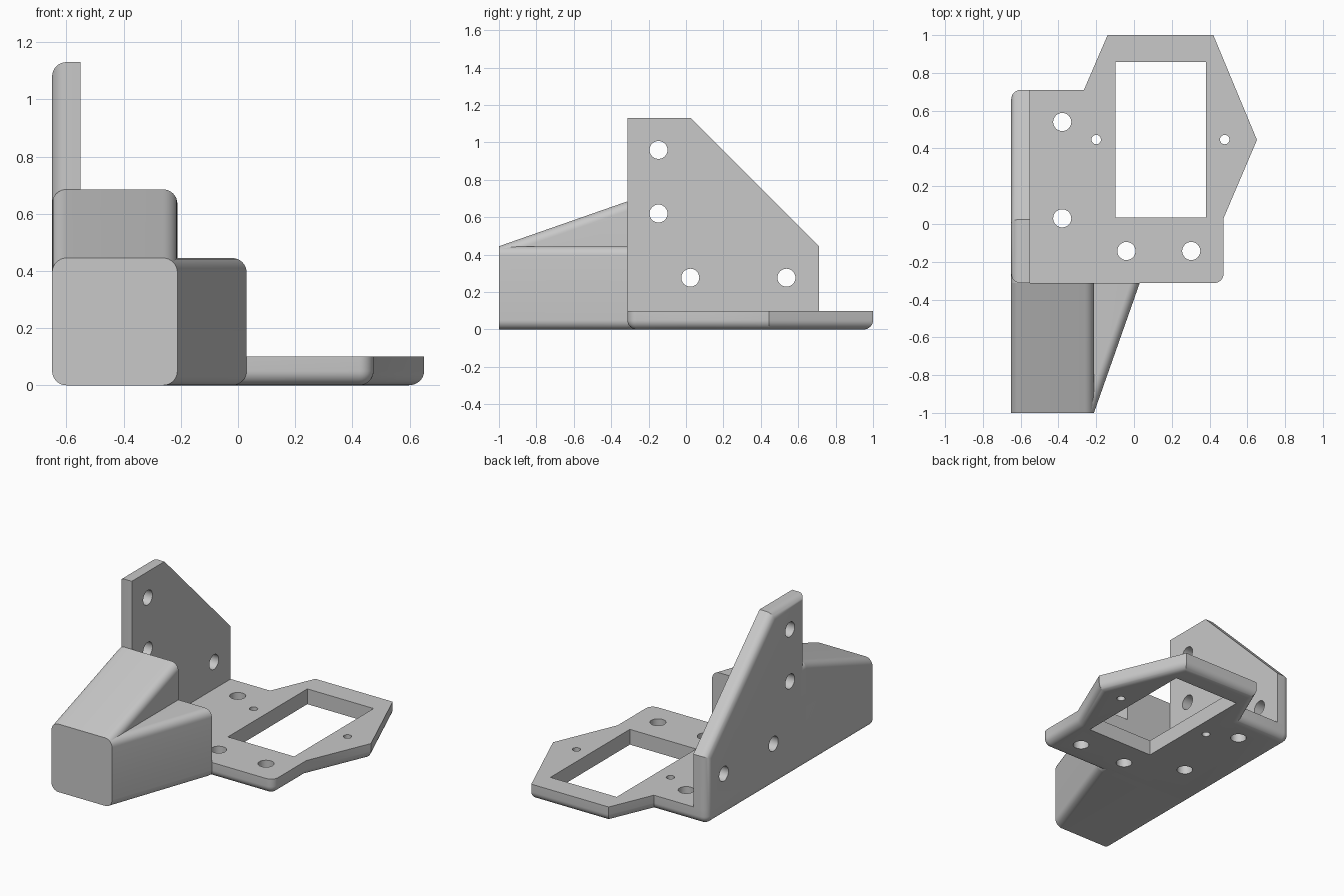
import bpy, bmesh, math
from mathutils import Vector

cube = bpy.data.objects.get("Cube")
if cube:
    bpy.data.objects.remove(cube, do_unlink=True)

R, SEG = 0.05, 8                       # fillet radius and smoothness
LEFT, FRONT, BACK, THICK = -0.65, -0.313, 0.71, 0.10

grey = bpy.data.materials.new("plain grey")
grey.use_nodes = True
COLOUR = (0.58, 0.58, 0.58, 1)
grey.diffuse_color = COLOUR
grey.node_tree.nodes["Principled BSDF"].inputs["Base Color"].default_value = COLOUR


def place(axis, u, v, w):
    return {"x": Vector((w, u, v)), "y": Vector((u, w, v)), "z": Vector((u, v, w))}[axis]


def loft(name, axis, ring_a, lo, ring_b, hi, rounded=None):
    """Join two outlines across an axis; fillet the edges picked by rounded(a, b)."""
    bm = bmesh.new()
    a = [bm.verts.new(place(axis, *p, lo)) for p in ring_a]
    b = [bm.verts.new(place(axis, *p, hi)) for p in ring_b]
    bm.faces.new(a)
    bm.faces.new(b[::-1])
    for i in range(len(a)):
        j = (i + 1) % len(a)
        bm.faces.new((a[i], a[j], b[j], b[i]))
    bmesh.ops.recalc_face_normals(bm, faces=bm.faces)
    if rounded:
        edges = [e for e in bm.edges if rounded(e.verts[0].co, e.verts[1].co)]
        bmesh.ops.bevel(bm, geom=edges, offset=R, segments=SEG, profile=0.5,
                        affect="EDGES", clamp_overlap=False)
        bmesh.ops.recalc_face_normals(bm, faces=bm.faces)
    mesh = bpy.data.meshes.new(name)
    bm.to_mesh(mesh)
    bm.free()
    mesh.materials.append(grey)
    obj = bpy.data.objects.new(name, mesh)
    bpy.context.collection.objects.link(obj)
    return obj


def prism(name, axis, outline, lo, hi, rounded=None):
    return loft(name, axis, outline, lo, outline, hi, rounded)


def box_outline(u0, u1, v0, v1):
    return [(u0, v0), (u1, v0), (u1, v1), (u0, v1)]


def round_outline(u0, u1, v0, v1):
    pts = []
    corners = [(u1 - R, v1 - R), (u0 + R, v1 - R), (u0 + R, v0 + R), (u1 - R, v0 + R)]
    for k, (u, v) in enumerate(corners):
        for s in range(SEG + 1):
            t = (k + s / SEG) * math.pi / 2
            pts.append((u + R * math.cos(t), v + R * math.sin(t)))
    return pts


def circle(u, v, r, n=32):
    return [(u + r * math.cos(2 * math.pi * i / n), v + r * math.sin(2 * math.pi * i / n))
            for i in range(n)]


def cut(target, cutter):
    mod = target.modifiers.new("cut", "BOOLEAN")
    mod.operation, mod.solver, mod.object = "DIFFERENCE", "EXACT", cutter
    bpy.context.view_layer.objects.active = target
    bpy.ops.object.modifier_apply(modifier=mod.name)
    bpy.data.objects.remove(cutter, do_unlink=True)


def near(*pairs):
    return all(abs(p - q) < 1e-4 for p, q in pairs)


# Base plate, filleted underneath and at three upright corners
plate_outline = [(LEFT, FRONT), (0.474, FRONT), (0.474, 0.03), (0.651, 0.445),
                 (0.42, 1), (-0.14, 1), (-0.265, BACK), (LEFT, BACK)]
upright = [(LEFT, FRONT), (0.474, FRONT), (LEFT, BACK)]


def plate_rounded(a, b):
    return near((a.z, 0), (b.z, 0)) or any(
        near((a.x, x), (b.x, x), (a.y, y), (b.y, y)) for x, y in upright)


plate = prism("base_plate", "z", plate_outline, 0, THICK, plate_rounded)

# Side wall standing on the plate, filleted around its outer face
wall_outline = [(FRONT, THICK), (BACK, THICK), (BACK, 0.445), (0.025, 1.13), (FRONT, 1.13)]


def wall_rounded(a, b):
    return near((a.x, LEFT), (b.x, LEFT)) and not near((a.z, THICK), (b.z, THICK))


wall = prism("side_wall", "x", wall_outline, LEFT, LEFT + THICK, wall_rounded)

# Front arm: one loft rises, the other widens, from the same rounded end
arm_end = round_outline(LEFT, -0.212, 0, 0.445)
rising_arm = loft("rising_arm", "y", arm_end, -1,
                  round_outline(LEFT, -0.212, 0, 0.685), FRONT)
widening_arm = loft("widening_arm", "y", arm_end, -1,
                    round_outline(LEFT, 0.03, 0, 0.445), FRONT)

# Fillers where the arm runs into the rounded plate and wall edges
plate_joint = prism("plate_joint", "y", box_outline(LEFT, 0.03, 0, THICK - 0.005),
                    FRONT, FRONT + R + 0.005,
                    lambda a, b: near((a.z, 0), (b.z, 0), (a.x, b.x)))
wall_joint = prism("wall_joint", "y", box_outline(LEFT, LEFT + 0.09, 0, 0.685),
                   FRONT, FRONT + R + 0.005,
                   lambda a, b: near((a.x, LEFT), (b.x, LEFT), (a.z, b.z)))

# Window and screw holes
cut(plate, prism("window", "z", box_outline(-0.098, 0.382, 0.035, 0.857), -0.1, 0.2))
for x, y, r in [(-0.38, 0.54, 0.048), (-0.38, 0.03, 0.048), (-0.04, -0.143, 0.048),
                (0.303, -0.143, 0.048), (-0.2, 0.447, 0.025), (0.48, 0.447, 0.025)]:
    cut(plate, prism("plate_hole", "z", circle(x, y, r), -0.1, 0.2))
for y, z in [(-0.147, 0.96), (-0.147, 0.62), (0.023, 0.277), (0.537, 0.277)]:
    cut(wall, prism("wall_hole", "x", circle(y, z, 0.048), -0.8, -0.5))

# Smooth fillets, crisp edges
bpy.ops.object.select_all(action="DESELECT")
for part in (plate, wall, rising_arm, widening_arm, plate_joint, wall_joint):
    part.select_set(True)
bpy.context.view_layer.objects.active = plate
bpy.ops.object.shade_smooth_by_angle(angle=math.radians(25))
